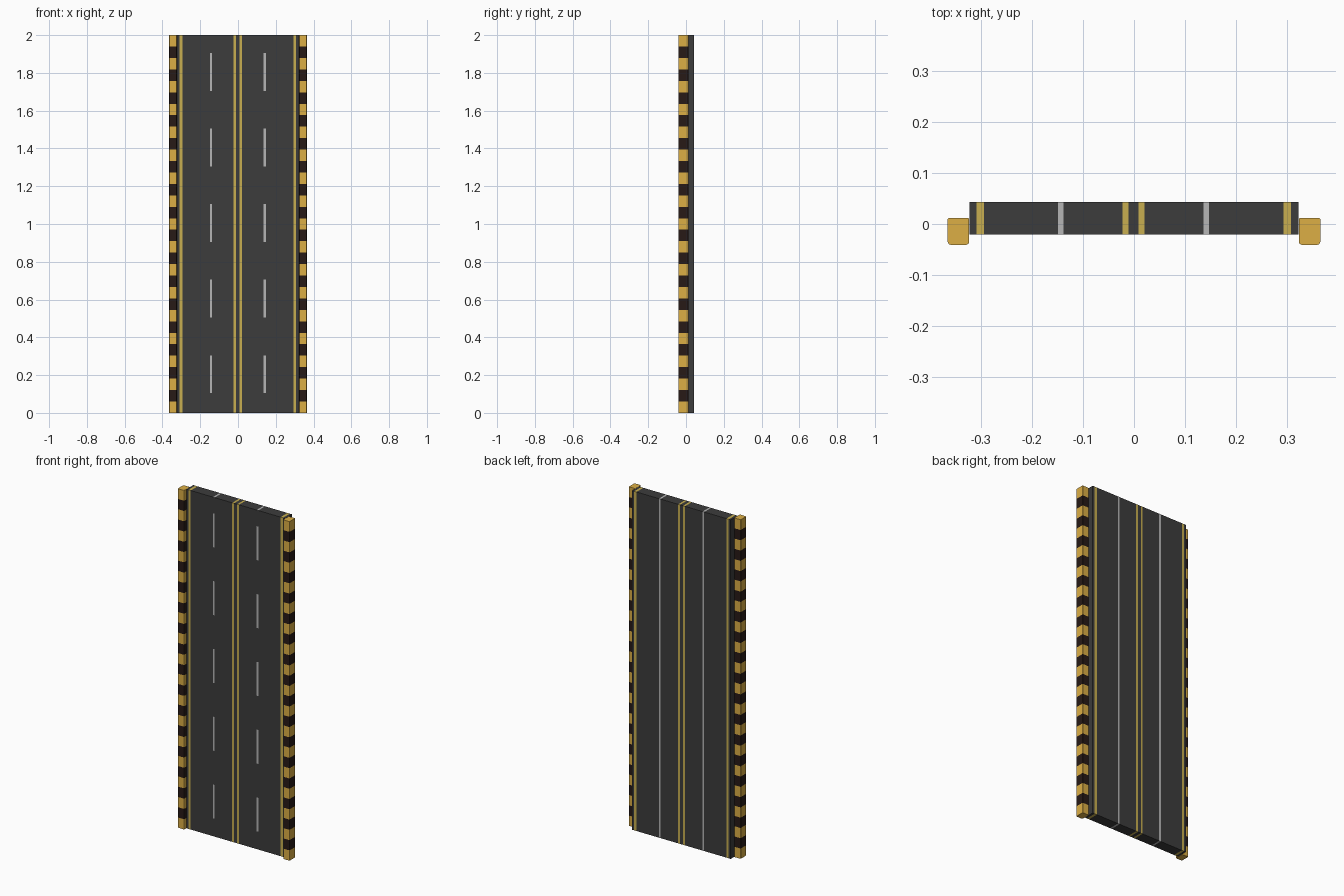
import bpy, bmesh

if "Cube" in bpy.data.objects:
    bpy.data.objects.remove(bpy.data.objects["Cube"])

def material(name, rgb):
    m = bpy.data.materials.new(name)
    m.diffuse_color = (*rgb, 1)
    m.use_nodes = True
    m.node_tree.nodes["Principled BSDF"].inputs["Base Color"].default_value = m.diffuse_color
    return m

ASPHALT = material("asphalt", (0.045, 0.045, 0.045))
LINE_YELLOW = material("line_yellow", (0.58, 0.43, 0.08))
LINE_WHITE = material("line_white", (0.47, 0.47, 0.47))
CURB_YELLOW = material("curb_yellow", (0.72, 0.43, 0.06))
CURB_BLACK = material("curb_black", (0.020, 0.010, 0.008))
LENGTH = 2.0

def prism(profile):
    """Closed xy profile extruded up the full length."""
    bm = bmesh.new()
    face = bm.faces.new([bm.verts.new((x, y, 0)) for x, y in profile])
    ext = bmesh.ops.extrude_face_region(bm, geom=[face])
    verts = [v for v in ext["geom"] if isinstance(v, bmesh.types.BMVert)]
    bmesh.ops.translate(bm, vec=(0, 0, LENGTH), verts=verts)
    bmesh.ops.recalc_face_normals(bm, faces=bm.faces[:])
    return bm

def cut(bm, axis, value, faces=None):
    """Split faces along a plane so the paint can follow it."""
    faces = faces or bm.faces[:]
    geom = set(faces)
    for f in faces:
        geom.update(f.edges)
        geom.update(f.verts)
    co, no = [0, 0, 0], [0, 0, 0]
    co[axis], no[axis] = value, 1
    bmesh.ops.bisect_plane(bm, geom=list(geom), plane_co=co, plane_no=no, dist=1e-5)

def finish(bm, name, mats, paint):
    for f in bm.faces:
        f.material_index = paint(f)
    me = bpy.data.meshes.new(name)
    bm.to_mesh(me)
    bm.free()
    for m in mats:
        me.materials.append(m)
    ob = bpy.data.objects.new(name, me)
    bpy.context.collection.objects.link(ob)
    return ob

# Road slab with painted lane lines wrapping around front, ends and back
yellow = [(-0.309, -0.294), (-0.023, -0.011), (0.009, 0.021), (0.293, 0.308)]
white = [(-0.149, -0.138), (0.136, 0.147)]
dashes = [(0.105 + 0.4 * i, 0.305 + 0.4 * i) for i in range(5)]
W = 0.322
road = prism([(-W, -0.021), (W, -0.021), (W, 0.043), (-W, 0.043)])
for a, b in yellow + white:
    cut(road, 0, a)
    cut(road, 0, b)

def inside(v, spans):
    return any(a < v < b for a, b in spans)

# Front white lines are dashed, the back ones continuous
for z in [v for d in dashes for v in d]:
    strips = [f for f in road.faces if f.normal.y < -0.9
              and inside(f.calc_center_median().x, white)]
    cut(road, 2, z, strips)

def road_paint(f):
    c = f.calc_center_median()
    if inside(c.x, yellow):
        return 1
    if inside(c.x, white) and (f.normal.y > -0.9 or inside(c.z, dashes)):
        return 2
    return 0

finish(road, "road_slab", [ASPHALT, LINE_YELLOW, LINE_WHITE], road_paint)

# Striped side curbs with softened edges
STRIPES = 33
x0, x1, y0, y1, r, s = 0.323, 0.365, -0.041, 0.012, 0.006, 0.002
curb_profile = [(x0 + r, y0), (x1 - r, y0), (x1 - r * 0.3, y0 + r * 0.3), (x1, y0 + r),
                (x1, y1 - s), (x1 - s, y1), (x0 + s, y1), (x0, y1 - s),
                (x0, y0 + r), (x0 + r * 0.3, y0 + r * 0.3)]
for side, name in ((1, "right_curb"), (-1, "left_curb")):
    curb = prism([(side * x, y) for x, y in curb_profile])
    for i in range(1, STRIPES):
        cut(curb, 2, LENGTH * i / STRIPES)
    finish(curb, name, [CURB_YELLOW, CURB_BLACK],
           lambda f: min(int(f.calc_center_median().z * STRIPES / LENGTH), STRIPES - 1) % 2)
